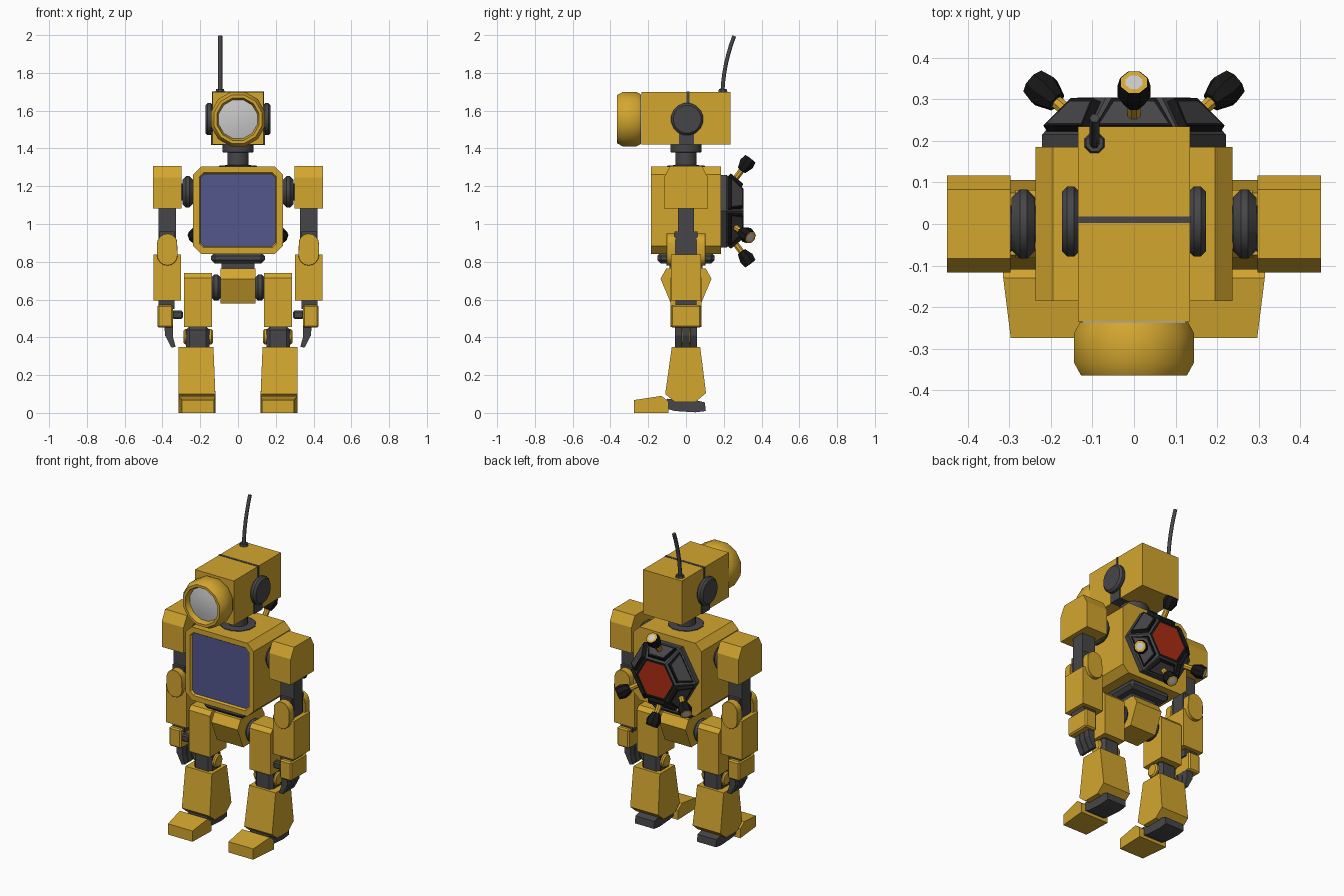
import bpy, bmesh, math
from mathutils import Vector, Matrix

if "Cube" in bpy.data.objects:
    bpy.data.objects.remove(bpy.data.objects["Cube"])


def material(name, r, g, b):
    m = bpy.data.materials.new(name)
    m.diffuse_color = (r, g, b, 1)
    m.use_nodes = True
    m.node_tree.nodes["Principled BSDF"].inputs["Base Color"].default_value = m.diffuse_color
    return m


YELLOW = material("yellow_paint", 0.65, 0.38, 0.028)
GREY = material("dark_grey", 0.062, 0.062, 0.066)
BLACK = material("black_rubber", 0.008, 0.008, 0.008)
BLUE = material("screen_blue", 0.085, 0.095, 0.26)
LENS = material("lens_grey", 0.58, 0.58, 0.58)
RED = material("red_panel", 0.42, 0.026, 0.007)


def finish(name, bm, mats, mirror=False, bevel=0, smooth=False):
    bmesh.ops.recalc_face_normals(bm, faces=bm.faces[:])
    me = bpy.data.meshes.new(name)
    bm.to_mesh(me)
    bm.free()
    for m in mats:
        me.materials.append(m)
    ob = bpy.data.objects.new(name, me)
    bpy.context.collection.objects.link(ob)
    if smooth:
        bpy.ops.object.select_all(action='DESELECT')
        ob.select_set(True)
        bpy.context.view_layer.objects.active = ob
        bpy.ops.object.shade_smooth_by_angle(angle=math.radians(35))
    if bevel:
        b = ob.modifiers.new("bevel", 'BEVEL')
        b.width, b.segments = bevel, 1
        b.limit_method, b.angle_limit = 'ANGLE', math.radians(50)
    if mirror:
        ob.modifiers.new("mirror", 'MIRROR')
    return ob


def box(name, x, y, z, mat, **kw):
    bm = bmesh.new()
    bmesh.ops.create_cube(bm, size=1)
    for v in bm.verts:
        v.co = [(a + b) / 2 + c * (b - a) for (a, b), c in zip((x, y, z), v.co)]
    return finish(name, bm, [mat], **kw)


def prism(bm, pts, axis, a, b):
    """Extrude an outline along 'x' (points are y,z) or 'y' (points are x,z)."""
    def place(p, h):
        return (h, p[0], p[1]) if axis == 'x' else (p[0], h, p[1])
    lo = [bm.verts.new(place(p, a)) for p in pts]
    hi = [bm.verts.new(place(p, b)) for p in pts]
    n = len(pts)
    for i in range(n):
        j = (i + 1) % n
        bm.faces.new((lo[i], lo[j], hi[j], hi[i]))
    caps = bm.faces.new(lo), bm.faces.new(hi[::-1])
    bmesh.ops.recalc_face_normals(bm, faces=bm.faces[:])
    return caps


def extrude(name, pts, axis, a, b, mat, **kw):
    bm = bmesh.new()
    prism(bm, pts, axis, a, b)
    return finish(name, bm, [mat], **kw)


def lathe(name, pts, mats, index, loc, axis, seg=16, **kw):
    """Revolve (radius, height) points; index gives the material of each band."""
    bm = bmesh.new()
    rings = []
    for r, h in pts:
        k = 1 if r == 0 else seg
        rings.append([bm.verts.new((r * math.cos(math.tau * (i + .5) / seg),
                                    r * math.sin(math.tau * (i + .5) / seg), h)) for i in range(k)])
    for (A, B), m in zip(zip(rings, rings[1:]), index):
        for i in range(seg):
            j = (i + 1) % seg
            vs = []
            for v in (A[i % len(A)], A[j % len(A)], B[j % len(B)], B[i % len(B)]):
                if v not in vs:
                    vs.append(v)
            bm.faces.new(vs).material_index = m
    q = Vector(axis).to_track_quat('Z', 'Y').to_matrix().to_4x4()
    bm.transform(Matrix.Translation(loc) @ q)
    return finish(name, bm, mats, smooth=True, **kw)


def disc(name, r, x0, x1, z, mat, y=0, edge=0.012, mirror=True):
    pts = [(0, 0), (r - edge, 0), (r, edge), (r, x1 - x0 - edge), (r - edge, x1 - x0), (0, x1 - x0)]
    return lathe(name, pts, [mat], [0] * 5, (x0, y, z), (1, 0, 0), mirror=mirror)


# Head
box("head", (-.135, .135), (-.235, .235), (1.42, 1.70), YELLOW)
box("head_seam", (-.137, .137), (.002, .018), (1.419, 1.702), GREY)
box("ear_bracket", (-.142, .142), (-.038, .042), (1.418, 1.54), GREY)
disc("ear_disc", .086, .132, .173, 1.555, GREY, y=.006)
lathe("eye", [(0, 0), (.135, 0), (.149, .025), (.149, .098), (.132, .128), (.116, .128),
              (.106, .095), (.06, .104), (0, .108)],
      [YELLOW, LENS], [0, 0, 0, 0, 0, 0, 1, 1], (0, -.237, 1.555), (0, -1, 0), 12)

# Antenna
disc_pts = [(0, 0), (.026, 0), (.022, .014), (0, .014)]
lathe("antenna_base", disc_pts, [GREY], [0] * 3, (-.095, .195, 1.70), (0, 0, 1), 8)
cu = bpy.data.curves.new("antenna", 'CURVE')
cu.dimensions, cu.bevel_depth, cu.bevel_resolution, cu.use_fill_caps = '3D', .012, 1, True
sp = cu.splines.new('POLY')
sp.points.add(6)
for i, p in enumerate(sp.points):
    t = i / 6
    p.co = (-.095, .193 + .012 * t + .05 * t * t, 1.70 + .295 * t, 1)
cu.materials.append(GREY)
antenna = bpy.data.objects.new("antenna", cu)
bpy.context.collection.objects.link(antenna)
bpy.ops.object.select_all(action='DESELECT')
antenna.select_set(True)
bpy.context.view_layer.objects.active = antenna
bpy.ops.object.convert(target='MESH')

# Neck
lathe("neck", [(0, 0), (.105, 0), (.105, .026), (.085, .028), (.058, .03), (.058, .096), (.085, .098),
               (.085, .142), (0, .142)], [GREY], [0] * 8, (0, 0, 1.282), (0, 0, 1), 12)

# Torso with recessed screen
c = .042
x, z0, z1 = .237, .842, 1.304
octagon = [(-x + c, z0), (x - c, z0), (x, z0 + c), (x, z1 - c), (x - c, z1), (-x + c, z1), (-x, z1 - c), (-x, z0 + c)]
bm = bmesh.new()
front, back = prism(bm, octagon, 'y', -.185, .185)
bmesh.ops.inset_region(bm, faces=[front], thickness=.035)
bmesh.ops.inset_region(bm, faces=[front], thickness=.008, depth=-.012)
front.material_index = 1
bmesh.ops.inset_region(bm, faces=[back], thickness=.02)
finish("torso", bm, [YELLOW, BLUE])

# Backpack: hexagonal frustum with raised panels and a red centre
CZ = 1.068
bm = bmesh.new()
rings = [[bm.verts.new((r * math.cos(i * math.pi / 3), y, CZ + r * math.sin(i * math.pi / 3)))
          for i in range(6)] for r, y in ((.222, .18), (.222, .215), (.135, .305))]
slopes = []
for k in (0, 1):
    for i in range(6):
        j = (i + 1) % 6
        f = bm.faces.new((rings[k][i], rings[k][j], rings[k + 1][j], rings[k + 1][i]))
        if k:
            slopes.append(f)
cap = bm.faces.new(rings[2])
bm.faces.new(rings[0][::-1])
bmesh.ops.recalc_face_normals(bm, faces=bm.faces[:])
cap.material_index = 1
bmesh.ops.inset_region(bm, faces=[cap], thickness=.016, depth=0)
cap.material_index = 2
bmesh.ops.inset_individual(bm, faces=slopes, thickness=.017)
for f in slopes:
    f.material_index = 1
res = bmesh.ops.inset_individual(bm, faces=slopes, thickness=.006, depth=.02)
for f in res['faces']:
    f.material_index = 1
bmesh.ops.inset_individual(bm, faces=slopes, thickness=.012)
for f in slopes:
    f.material_index = 0
finish("backpack", bm, [GREY, BLACK, RED])

# Thrusters
for n, deg in enumerate((90, 270, -30, 210)):
    u, w = math.cos(math.radians(deg)), math.sin(math.radians(deg))
    lathe(f"thruster_{n + 1}", [(.017, 0), (.017, .055), (.026, .057), (.043, .1), (.036, .135),
                                (.034, .135), (.022, .136), (0, .137)],
          [YELLOW, BLACK, LENS], [0, 1, 1, 1, 1, 0, 2],
          (u * .17, .26, CZ + w * .17), (u * .8, .6, w * .8), 8)

# Waist and pelvis
box("waist_upper", (-.142, .142), (-.152, .152), (.79, .85), GREY, bevel=.02)
box("waist_lower", (-.088, .088), (-.088, .088), (.74, .80), GREY)
extrude("pelvis", [(-.105, .764), (.105, .764), (.135, .71), (.08, .58), (-.08, .58), (-.135, .71)],
        'x', -.092, .092, YELLOW)

# Arms
disc("shoulder_joint", .085, .238, .295, 1.17, GREY, edge=.02)
box("shoulder_axle", (.22, .32), (-.045, .045), (1.125, 1.215), GREY, mirror=True)
extrude("shoulder", [(-.117, 1.083), (.117, 1.083), (.117, 1.245), (.083, 1.308), (-.083, 1.308), (-.117, 1.245)],
        'x', .298, .45, YELLOW, mirror=True)
box("upper_arm", (.328, .42), (-.043, .043), (.80, 1.10), GREY, mirror=True)
box("elbow_block", (.335, .415), (-.06, .06), (.82, .96), GREY, mirror=True)
pill = [(.374 + .055 * math.cos(a), (.893 if a < math.pi else .837) + .057 * math.sin(a))
        for a in [math.pi * i / 8 for i in range(9)] + [math.pi * (1.001 + i / 8) for i in range(9)]]
for label, ya, yb in (("front", -.102, -.055), ("back", .055, .102)):
    extrude(f"elbow_pad_{label}", pill, 'y', ya, yb, YELLOW, mirror=True, bevel=.014, smooth=True)
box("forearm", (.302, .447), (-.08, .08), (.595, .838), YELLOW, mirror=True)
box("wrist", (.335, .42), (-.055, .055), (.55, .60), GREY, mirror=True)
box("hand", (.345, .427), (-.08, .08), (.452, .572), YELLOW, mirror=True, bevel=.008)
box("thumb", (.292, .35), (-.07, -.03), (.498, .542), GREY, mirror=True, bevel=.008)
for n in range(3):
    yc = -.041 + .041 * n
    extrude(f"finger_{n + 1}", [(.345, .46), (.39, .46), (.386, .41), (.352, .345), (.33, .35), (.344, .40)],
            'y', yc - .0185, yc + .0185, GREY, mirror=True)

# Legs
disc("hip_joint", .07, .09, .142, .663, GREY, edge=.016)
extrude("thigh", [(-.082, .455), (.082, .455), (.082, .715), (.06, .74), (-.06, .74), (-.082, .715)],
        'x', .138, .286, YELLOW, mirror=True)
box("knee_block", (.15, .276), (-.058, .058), (.33, .46), GREY, mirror=True, bevel=.02)
disc("knee_cap", .042, .133, .288, .403, YELLOW, edge=.008)

bm = bmesh.new()
prism(bm, [(-.075, .35), (.075, .35), (.106, .105), (.05, .058), (-.06, .058), (-.11, .1)], 'x', .12, .315)
for v in bm.verts:
    if v.co.z > .3:
        v.co.x += .019 if v.co.x > .2 else 0
        v.co.x += .01 if v.co.x < .2 else -.037 + .018
finish("shin", bm, [YELLOW], mirror=True)

extrude("heel", [(-.13, .03), (-.1, .075), (.06, .065), (.1, .055), (.105, .01), (.05, .003), (-.06, .01)],
        'x', .15, .283, GREY, mirror=True)
bm = bmesh.new()
prism(bm, [(-.274, 0), (-.274, .068), (-.13, .09), (-.092, .06), (-.092, 0)], 'x', .12, .315)
for v in bm.verts:
    if v.co.y < -.2:
        v.co.x += -.018 if v.co.x > .2 else .006
finish("foot", bm, [YELLOW], mirror=True)
